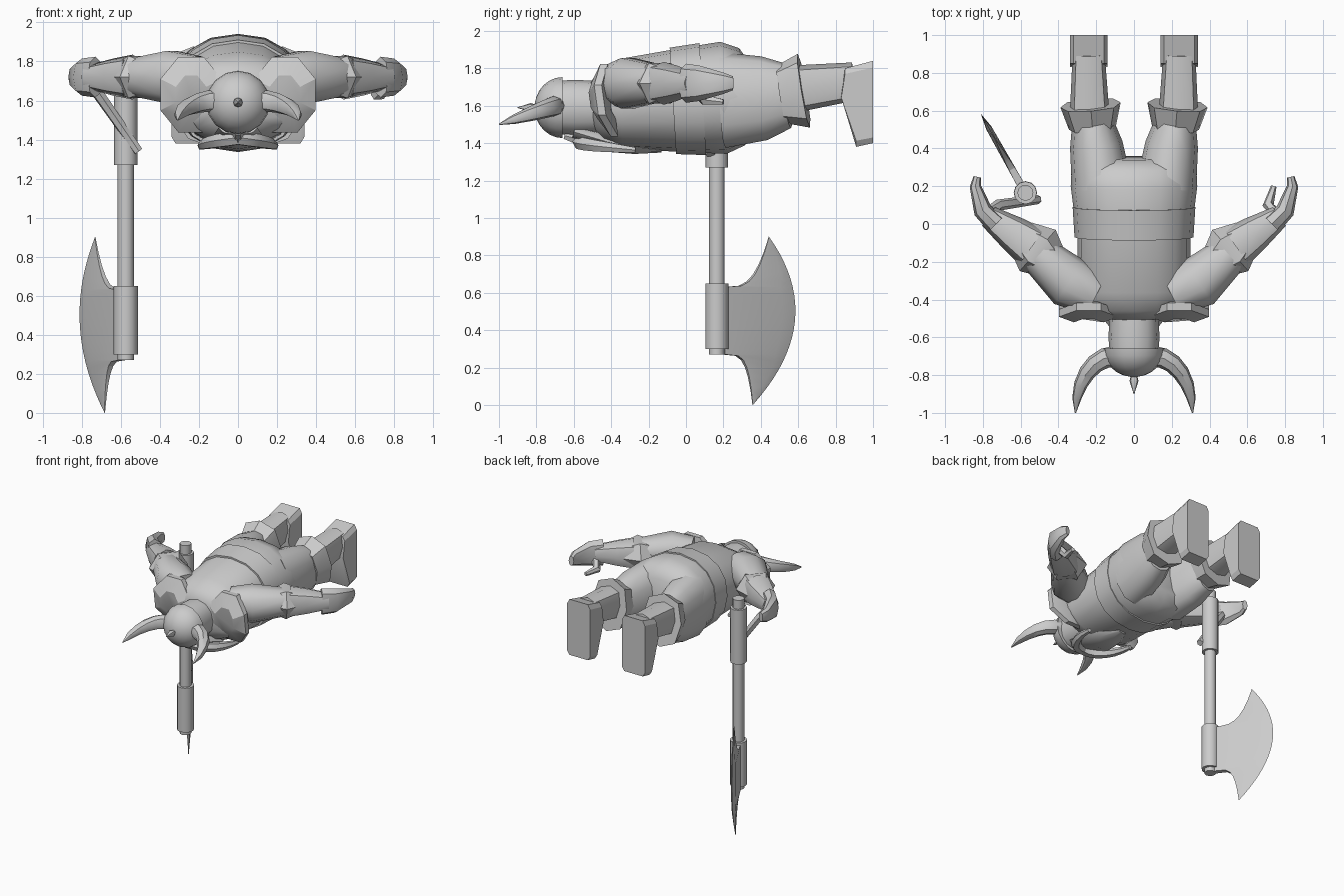
import bpy
import bmesh
from math import sin, cos, pi, tau, radians, sqrt, copysign
from mathutils import Vector

default_cube = bpy.data.objects.get("Cube")
if default_cube:
    bpy.data.objects.remove(default_cube, do_unlink=True)

# One plain material for the whole figure
tone = 0.6
grey = bpy.data.materials.new("plain_grey")
grey.use_nodes = True
grey.diffuse_color = (tone, tone, tone, 1)
shader = grey.node_tree.nodes["Principled BSDF"]
shader.inputs["Base Color"].default_value = grey.diffuse_color


def loft(name, rings, mirror=False, sharp_angle=40):
    """Skin closed rings of points, cap both ends and shade the result."""
    bm = bmesh.new()
    loops = [[bm.verts.new(point) for point in ring] for ring in rings]
    for lower, upper in zip(loops, loops[1:]):
        for i in range(len(lower)):
            bm.faces.new((lower[i - 1], lower[i], upper[i], upper[i - 1]))
    bm.faces.new(loops[0])
    bm.faces.new(loops[-1])
    bmesh.ops.recalc_face_normals(bm, faces=bm.faces)
    mesh = bpy.data.meshes.new(name)
    bm.to_mesh(mesh)
    bm.free()
    mesh.materials.append(grey)
    part = bpy.data.objects.new(name, mesh)
    bpy.context.collection.objects.link(part)
    bpy.ops.object.select_all(action="DESELECT")
    part.select_set(True)
    bpy.context.view_layer.objects.active = part
    bpy.ops.object.shade_smooth_by_angle(angle=radians(sharp_angle))
    if mirror:
        modifier = part.modifiers.new("other_side", "MIRROR")
        modifier.use_mirror_merge = False


def tube(name, path, widths, flat=1, heights=None, sides=8, power=0.9, mirror=False):
    """Sweep a rounded section along a path; flat is its height over its width."""
    path = [Vector(point) for point in path]
    heights = heights or [width * flat for width in widths]
    rings = []
    for i, centre in enumerate(path):
        ahead = path[min(i + 1, len(path) - 1)] - path[max(i - 1, 0)]
        across = ahead.cross(Vector((0, 0, 1))).normalized()
        up = across.cross(ahead.normalized())
        ring = []
        for k in range(sides):
            c, s = cos(tau * k / sides), sin(tau * k / sides)
            c = copysign(abs(c) ** power, c)
            s = copysign(abs(s) ** power, s)
            ring.append(centre + across * widths[i] * c + up * heights[i] * s)
        rings.append(ring)
    loft(name, rings, mirror)


def trunk(name, stations, sides=16):
    """Central body part; the spine rises gently towards the hips."""
    lengths, widths, heights = zip(*stations)
    path = [(0, y, 1.63 + y * 0.06) for y in lengths]
    tube(name, path, widths, heights=heights, sides=sides)


def arm_part(name, path, widths, flat=1, sides=8):
    """Arm parts all lie at one level."""
    tube(name, [(x, y, 1.72) for x, y in path], widths, flat, sides=sides, mirror=True)


def steps(count, limit=pi / 2):
    """Even angles from zero to the limit."""
    return [limit * i / count for i in range(count + 1)]


# Torso, hips and belt
trunk("torso", [(-0.5, 0.14, 0.13), (-0.45, 0.28, 0.19), (-0.35, 0.3, 0.24),
                (0, 0.3, 0.28)])
trunk("hips", [(0, 0.31, 0.28), (0.2, 0.335, 0.3), (0.3, 0.33, 0.26), (0.35, 0.27, 0.18)])
trunk("belt", [(-0.07, 0.315, 0.285), (0.09, 0.325, 0.3)])

# Legs
tube("thigh", [(0.17, 0.2, 1.63), (0.2, 0.42, 1.64), (0.22, 0.54, 1.655)],
     [0.16, 0.14, 0.11], flat=1.6, sides=12, mirror=True)
tube("boot_cuff", [(0.22, 0.51, 1.66), (0.23, 0.63, 1.68)],
     [0.125, 0.16], flat=1.25, power=0.8, mirror=True)
tube("boot_shaft", [(0.235, 0.58, 1.69), (0.24, 0.9, 1.73)],
     [0.105, 0.085], flat=1.2, power=0.7, mirror=True)

# Boot foot: a side profile with softened outer faces
sole_middle = Vector((0, 0.94, 1.6))
profile = [(0.85, 1.8), (1, 1.84), (1, 1.4), (0.91, 1.38), (0.83, 1.65)]
rings = []
for offset, scale in ((-0.1, 0.85), (-0.08, 1), (0.08, 1), (0.1, 0.85)):
    ring = []
    for y, z in profile:
        point = sole_middle.lerp(Vector((0, y, z)), scale)
        point.x = 0.24 + offset
        point.y = y
        ring.append(point)
    rings.append(ring)
loft("boot_foot", rings, mirror=True, sharp_angle=30)

# Arms, cuffs, hands and thumbs
arm_part("upper_arm", [(0.2, -0.38), (0.34, -0.31), (0.53, -0.14)],
         [0.11, 0.14, 0.1], sides=10)
arm_part("arm_cuff", [(0.44, -0.2), (0.51, -0.14), (0.6, -0.06)],
         [0.1, 0.145, 0.09], flat=0.85, sides=6)
arm_part("forearm", [(0.54, -0.12), (0.64, -0.05), (0.77, 0.04)], [0.115, 0.095, 0.06])
arm_part("hand", [(0.73, 0), (0.8, 0.07), (0.84, 0.2), (0.83, 0.25)],
         [0.055, 0.05, 0.03, 0.02], flat=1.9)
tube("left_thumb", [(0.76, 0.05, 1.69), (0.71, 0.1, 1.63), (0.74, 0.2, 1.62)],
     [0.03, 0.03, 0.015], sides=6)
tube("right_thumb", [(-0.77, 0.06, 1.7), (-0.72, 0.1, 1.64), (-0.51, 0.13, 1.34)],
     [0.03, 0.03, 0.025], sides=6)

# Shoulder plates: shallow octagonal shells leaning over the collar
rings = []
for scale, depth in ((0.5, -0.03), (1, 0), (1, 0.04), (0.5, 0.07)):
    ring = []
    for k in range(8):
        c, s = cos(tau * (k + 0.5) / 8), sin(tau * (k + 0.5) / 8)
        lean = (0.07 * s * s - 0.03 * s) * scale
        ring.append((0.24 + 0.17 * c * scale, -0.49 + lean + depth,
                     1.63 + 0.21 * s * scale))
    rings.append(ring)
loft("shoulder_plate", rings, mirror=True, sharp_angle=30)

# Head and domed helmet
head_level = 1.59
tube("head", [(0, y, head_level) for y in (-0.48, -0.6, -0.68)],
     [0.13, 0.135, 0.13], flat=1.1, sides=12)
tube("helmet", [(0, -0.66 - 0.15 * sin(a), head_level) for a in steps(6, 1.45)],
     [0.163 * cos(a) for a in steps(6, 1.45)], sides=16, power=1)
tube("helmet_spike", [(0, y, head_level) for y in (-0.8, -0.83, -0.9)],
     [0.015, 0.024, 0.002])

# Horns sweep out a quarter turn and taper to a point
sweep = steps(6)
tube("horn", [(0.1 + 0.21 * sin(a), -0.7 - 0.3 * (1 - cos(a)), 1.6 - 0.1 * (1 - cos(a)))
              for a in sweep],
     [0.055 * max(cos(a), 0.01) ** 0.6 for a in sweep], mirror=True)

# Nose, beard and moustache
tube("nose", [(0, -0.65, 1.44), (0, -0.57, 1.42)], [0.02, 0.035], sides=6)
tube("beard", [(0, -0.6, 1.46), (0, -0.4, 1.4), (0, -0.27, 1.38), (0, -0.13, 1.36)],
     [0.1, 0.14, 0.11, 0.03], flat=0.35)
tube("moustache_braid", [(0.19 * sin(a), -0.57 + 0.3 * (1 - cos(a)), 1.41 - 0.03 * a)
                         for a in sweep],
     [0.04 * max(cos(a), 0.1) ** 0.4 for a in sweep], sides=6, mirror=True)

# Axe handle: stacked round segments on one upright axis
axis = Vector((-0.575, 0.165, 0))
for name, bottom, top, radius in (("axe_shaft", 0.27, 1.77, 0.042),
                                  ("axe_grip", 1.27, 1.7, 0.06),
                                  ("axe_sleeve", 0.3, 0.65, 0.062)):
    loft(name, [[axis + Vector((radius * cos(a), radius * sin(a), z))
                 for a in steps(11, tau * 11 / 12)] for z in (bottom, top)])

# Axe blade: a parabolic cutting edge with a hooked back, thin at the rim
outward = Vector((-0.49, 0.87, 0))
sideways = Vector((0.87, 0.49, 0))
rings = []
for i in range(-10, 11):
    u = i / 10
    hook = max(abs(u) - 0.4, 0) / 0.6
    tip = 0.27 + 0.05 * u
    edge = Vector((tip + 0.21 * (1 - u * u), 0.45 + 0.45 * u))
    rise = 0.18 * min(abs(u) / 0.4, 1) + 0.27 * hook * hook
    back = Vector((0.04 + (tip - 0.04) * sqrt(hook), 0.45 + copysign(rise, u)))
    ring = []
    for along, side in ((0, 1), (0.8, 0.8), (1, 0), (0.8, -0.8), (0, -1)):
        reach, z = back.lerp(edge, along)
        thickness = side * (0.02 - 0.018 * hook)
        ring.append(axis + outward * reach + sideways * thickness + Vector((0, 0, z)))
    rings.append(ring)
loft("axe_blade", rings, sharp_angle=20)
